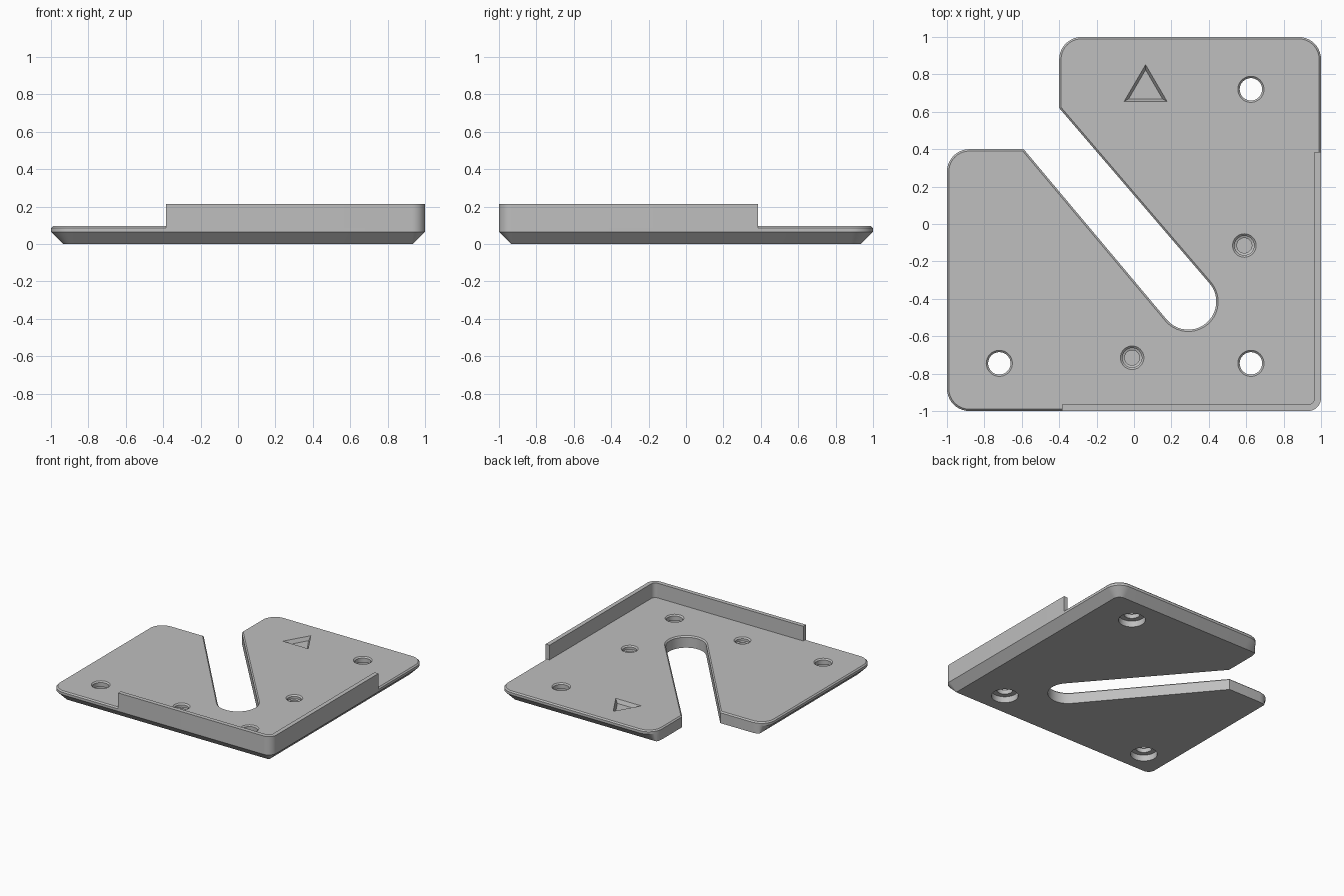
import bpy, bmesh
from math import sin, cos, radians
from mathutils import Vector

if "Cube" in bpy.data.objects:
    bpy.data.objects.remove(bpy.data.objects["Cube"])

CHAMFER, RIM, TOP = 0.065, 0.01, 0.095
WALL_TOP, WALL_THICK, WALL_END = 0.215, 0.035, 0.385

grey = bpy.data.materials.new("plain grey")
grey.use_nodes = True
grey.diffuse_color = (0.52, 0.52, 0.52, 1)
grey.node_tree.nodes["Principled BSDF"].inputs["Base Color"].default_value = grey.diffuse_color


def arc(cx, cy, r, start, end, steps=10):
    angles = [radians(start + (end - start) * i / steps) for i in range(steps + 1)]
    return [(cx + r * cos(a), cy + r * sin(a)) for a in angles]


def inset(loop, d):
    """Offset a counter-clockwise loop inwards with mitred corners."""
    pts, out = [Vector(p) for p in loop], []
    for i, p in enumerate(pts):
        a = (p - pts[i - 1]).normalized()
        b = (pts[(i + 1) % len(pts)] - p).normalized()
        n1, n2 = Vector((-a.y, a.x)), Vector((-b.y, b.x))
        out.append(tuple(p + (n1 + n2) * d / (1 + n1.dot(n2))))
    return out


def stack(bm, layers):
    """Closed solid through (loop, height) layers of equal point count."""
    rings = [[bm.verts.new((x, y, z)) for x, y in loop] for loop, z in layers]
    for low, high in zip(rings, rings[1:]):
        for i in range(len(low)):
            bm.faces.new((low[i - 1], low[i], high[i], high[i - 1]))
    bm.faces.new(rings[0][::-1])
    bm.faces.new(rings[-1])


def make_object(name, bm):
    bmesh.ops.recalc_face_normals(bm, faces=bm.faces)
    mesh = bpy.data.meshes.new(name)
    bm.to_mesh(mesh)
    bm.free()
    mesh.materials.append(grey)
    obj = bpy.data.objects.new(name, mesh)
    bpy.context.collection.objects.link(obj)
    return obj


def activate(obj):
    bpy.ops.object.select_all(action='DESELECT')
    obj.select_set(True)
    bpy.context.view_layer.objects.active = obj


# Plate outline: three square corners, two arm tips and a slanted round-ended slot
R, R_FRONT = 0.12, 0.07
corners = [(-1, -1, R, 180), (1, -1, R_FRONT, 270), (1, 1, R, 0)]
outline, base = [], []
for sx, sy, r, start in corners:
    cx, cy = sx * (1 - r), sy * (1 - r)
    outline += arc(cx, cy, r, start, start + 90)
    base += arc(cx, cy, r - CHAMFER, start, start + 90)
notch = arc(-0.4 + R, 1 - R, R, 90, 180)
notch += [(-0.4, 0.62)]
notch += arc(0.29, -0.415, 0.15, 40.5, -139.5, 20)
notch += [(-0.59, 0.4)]
notch += arc(-1 + R, 0.4 - R, R, 90, 180)
outline += notch
# The underside chamfer follows only the square's outer sides
base += [(max(x, CHAMFER - 1), min(y, 1 - CHAMFER)) for x, y in notch]

bm = bmesh.new()
stack(bm, [(base, 0), (outline, CHAMFER), (outline, TOP - RIM), (inset(outline, RIM), TOP)])
plate = make_object("base_plate", bm)

# Cutters: counterbored holes, blind holes and the triangular recess
bm = bmesh.new()


def turned_cut(x, y, profile):
    stack(bm, [(arc(x, y, r, 0, 348.75, 31), z) for r, z in profile])


for x, y in [(0.625, 0.72), (0.625, -0.745), (-0.72, -0.745)]:
    turned_cut(x, y, [(0.1, -0.05), (0.1, 0.05), (0.06, 0.0501),
                      (0.06, TOP - RIM), (0.07, TOP), (0.07, 0.15)])
for x, y in [(0.59, -0.115), (-0.01, -0.715)]:
    turned_cut(x, y, [(0.04, 0.03), (0.04, 0.06), (0.052, 0.065),
                      (0.052, TOP - RIM), (0.063, TOP), (0.063, 0.15)])
triangle = [(-0.053, 0.655), (0.177, 0.655), (0.062, 0.852)]
stack(bm, [(inset(triangle, 0.014), 0.065), (triangle, TOP), (triangle, 0.15)])
cutter = make_object("hole_cutter", bm)
cutter.hide_render = True

cut = plate.modifiers.new("holes", 'BOOLEAN')
cut.operation, cut.solver, cut.object = 'DIFFERENCE', 'EXACT', cutter
activate(plate)
bpy.ops.object.modifier_apply(modifier=cut.name)
bpy.data.objects.remove(cutter)

# Raised corner fence along the front and left sides
outer = [(-WALL_END, -1)] + arc(1 - R_FRONT, R_FRONT - 1, R_FRONT, 270, 360) + [(1, WALL_END)]
inner_r = R_FRONT - WALL_THICK
edge = 1 - WALL_THICK
inner = [(-WALL_END, -edge)] + arc(1 - R_FRONT, R_FRONT - 1, inner_r, 270, 360) + [(edge, WALL_END)]
bm = bmesh.new()
fence = outer + inner[::-1]
stack(bm, [(fence, 0.075), (fence, WALL_TOP)])
wall = make_object("corner_fence", bm)

for obj in (plate, wall):
    activate(obj)
    bpy.ops.object.shade_smooth_by_angle(angle=radians(25))
